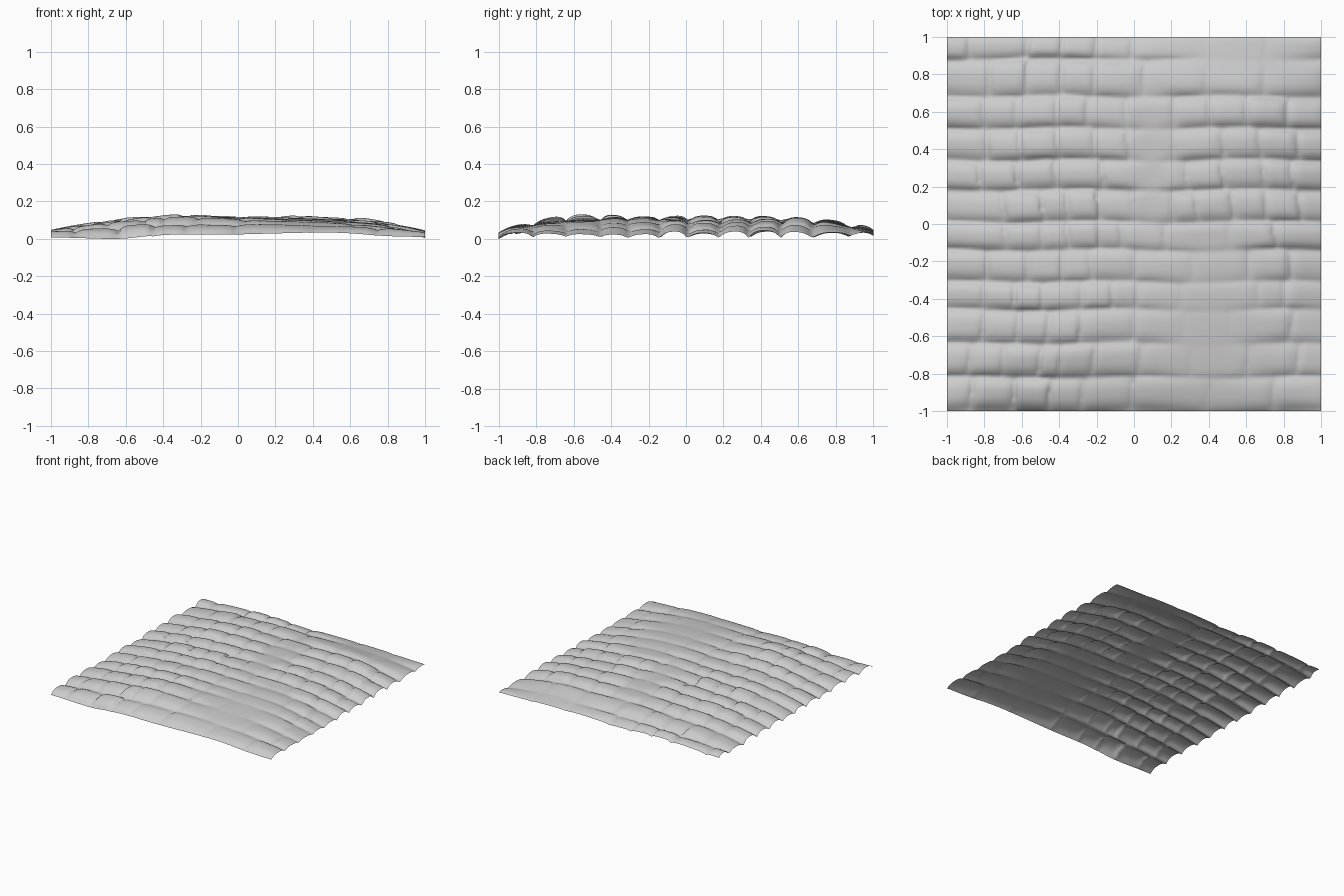
import bpy
import bmesh
import math
import random

random.seed(4)
cube = bpy.data.objects.get("Cube")
if cube:
    bpy.data.objects.remove(cube)

# Course boundaries and the joints within each course, front to back, in hundredths
COURSES = [-100, -82, -64, -46, -31, -14, 1, 18, 34, 51, 68, 88, 102]
JOINTS = [
    [-86, -63, -45, -27, 0, 40, 75],
    [-88, -70, -50, -40, -22, 3, 30, 60, 88],
    [-82, -63, -47, -30, 0, 26, 50, 83],
    [-82, -65, -50, -28, -13, 1, 25, 65, 80],
    [-80, -58, -40, -24, 0, 30, 60, 82],
    [-70, -50, -36, -20, -8, 15, 50, 74],
    [-70, -50, -36, -20, 0, 20, 33, 52, 70, 88],
    [-83, -63, -42, -16, 28, 47, 70, 85],
    [-78, -60, -40, -20, -3, 22, 48, 68, 88],
    [-80, -62, -40, -24, -2, 22, 42, 62, 83],
    [-76, -57, -38, -20, 6, 40, 70],
    [-88, -56, -38, -20, 0, 40, 70],
]
# Worn patches: centre x, centre y, radius x, radius y, strength
WORN = [(.1, .3, .14, .5, .9), (.38, -.6, .45, .5, .95), (.55, .9, .5, .17, .95),
        (.4, -.1, .3, .13, .8), (1, -.55, .3, .45, .6), (-.5, -.2, .2, .1, .4)]
# Broad swells and dips of the bed, in the same layout with a height
SWELLS = [(-.32, -.6, .25, .2, .018), (.65, .6, .22, .2, .014), (1, -.4, .25, .5, -.012),
          (-.65, -1, .25, .15, -.012)]


def patch(x, y, cx, cy, rx, ry, amount):
    return amount * math.exp(-((x - cx) / rx) ** 2 - ((y - cy) / ry) ** 2)


def locate(value, bounds):
    """Return the span index and the position in it from -1 to 1."""
    index = 0
    while index < len(bounds) - 2 and value >= bounds[index + 1]:
        index += 1
    low, high = bounds[index], bounds[index + 1]
    return index, max(-1, min(1, 2 * (value - low) / (high - low) - 1))


def relief(x, y):
    """How far the stones stand out: 1 where crisp, low where worn."""
    wear = max(patch(x, y, *spot) for spot in WORN)
    uneven = .85 + .15 * math.sin(6 * x + 4 * y) * math.cos(5 * y - 3 * x)
    return (1 - wear) * uneven


# Each stone has its own lift, side tilt and front tilt
stones = [[(random.uniform(-.006, .008), random.uniform(-.006, .006),
            random.uniform(-.006, .006)) for _ in range(len(row) + 1)] for row in JOINTS]


def height(x, y):
    # Crowned bed, falling away towards every edge
    bed = .08 * (1 - abs(x) ** 3) * (1 - .85 * abs(y) ** 4)
    bed += sum(patch(x, y, *swell) for swell in SWELLS)
    # Slightly wavering courses of domed stones
    wave = .006 * math.sin(7 * x + 2 * y)
    row, v = locate(100 * (y + wave), COURSES)
    sway = .012 * math.sin(11 * y + 5 * row)
    stone, u = locate(100 * (x + sway), [-104] + JOINTS[row] + [104])
    lift, side, front = stones[row][stone]
    groove = .04 * abs(v) ** 2.7 + .02 * abs(u) ** 5 * (1 - abs(v) ** 4)
    flat = 1 - abs(v) ** 6
    shape = .014 + (lift + side * u + front * v) * flat - groove
    return bed + relief(x, y) * shape


# Cobbled sheet
bm = bmesh.new()
bmesh.ops.create_grid(bm, x_segments=150, y_segments=150, size=1)
for vert in bm.verts:
    vert.co.z = height(vert.co.x, vert.co.y)
lowest = min(vert.co.z for vert in bm.verts)
for vert in bm.verts:
    vert.co.z -= lowest
for face in bm.faces:
    face.smooth = True
mesh = bpy.data.meshes.new("cobbled_paving")
bm.to_mesh(mesh)
bm.free()
paving = bpy.data.objects.new("cobbled_paving", mesh)
bpy.context.collection.objects.link(paving)

# Stone colour
stone_grey = bpy.data.materials.new("stone_grey")
stone_grey.use_nodes = True
colour = (.6, .6, .6, 1)
stone_grey.diffuse_color = colour
stone_grey.node_tree.nodes["Principled BSDF"].inputs["Base Color"].default_value = colour
mesh.materials.append(stone_grey)
